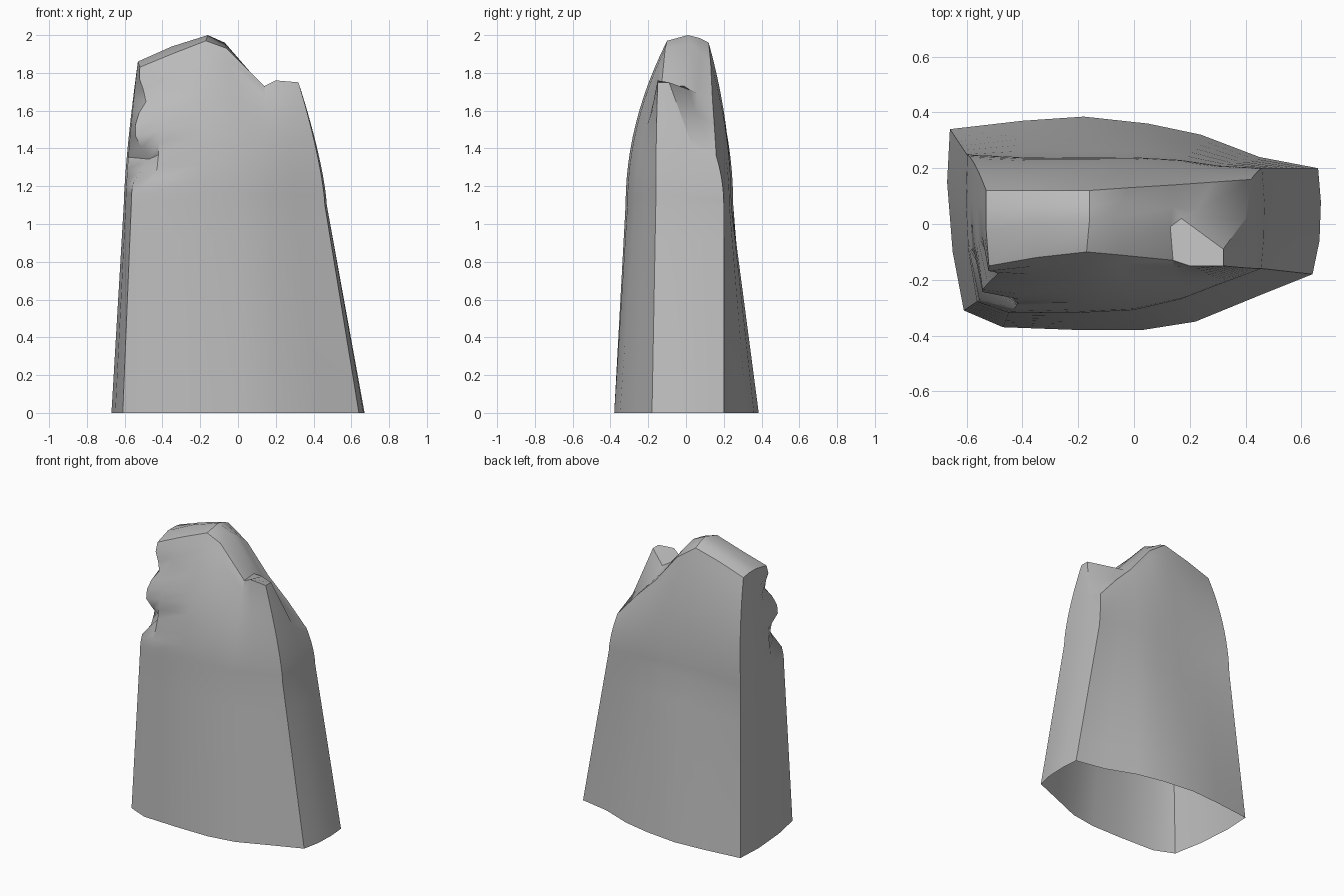
import bpy
import bmesh
import math
from mathutils import Vector

default_cube = bpy.data.objects.get("Cube")
if default_cube:
    bpy.data.objects.remove(default_cube, do_unlink=True)

WAIST = 1.1          # height of the middle outline
LOWER, UPPER = 6, 12  # bands below and above the waist


def make_material(name, colour):
    material = bpy.data.materials.new(name)
    material.use_nodes = True
    material.diffuse_color = colour
    material.node_tree.nodes["Principled BSDF"].inputs["Base Color"].default_value = colour
    return material


# Foot outline: front edge, right end, back edge, left end
foot = [(-.61, -.31), (-.47, -.37), (-.2, -.38), (.03, -.38), (.22, -.35), (.44, -.26), (.64, -.18),
        (.665, -.06), (.67, .08),
        (.66, .2), (.45, .24), (.24, .32), (.05, .36), (-.18, .385), (-.4, .37), (-.66, .34),
        (-.67, .15), (-.65, -.1)]

# Waist outline, in the same order
waist = [(-.565, -.28), (-.45, -.32), (-.2, -.32), (0, -.31), (.17, -.27), (.3, -.22), (.46, -.16),
         (.47, -.05), (.47, .08),
         (.46, .2), (.3, .21), (.17, .23), (0, .24), (-.17, .24), (-.4, .24), (-.6, .25),
         (-.605, .08), (-.595, -.1)]

# Crown: front rim, ridge with the small horn, scooped shoulder, back rim
front_rim = [(-.52, -.15, 1.83), (-.35, -.12, 1.9), (-.17, -.1, 1.97), (-.06, -.11, 1.93),
             (.14, -.13, 1.73), (.2, -.15, 1.76), (.32, -.15, 1.75)]
ridge = [(-.53, -.02, 1.86), (-.35, 0, 1.94), (-.16, .01, 2), (-.07, .02, 1.96),
         (.13, -.01, 1.73), (.17, .02, 1.71), (.32, -.09, 1.75)]
shoulder = [(-.53, .06, 1.86), (-.35, .07, 1.93), (-.16, .07, 1.985), (-.04, .08, 1.91),
            (.14, .06, 1.69), (.23, .05, 1.6), (.4, .02, 1.45)]
back_rim = [(-.53, .12, 1.85), (-.35, .12, 1.91), (-.16, .12, 1.96), (-.02, .13, 1.86),
            (.14, .14, 1.66), (.28, .15, 1.52), (.42, .16, 1.36)]
crown = [front_rim, ridge, shoulder, back_rim]
last = len(front_rim) - 1
rim = ([(0, i) for i in range(last + 1)] + [(1, last), (2, last)]
       + [(3, i) for i in range(last, -1, -1)] + [(2, 0), (1, 0)])


def column_point(foot_xy, waist_xy, top, step):
    """Straight from foot to waist, then bulging over to the crown."""
    if step <= LOWER:
        t = step / LOWER
        low, mid = Vector(foot_xy), Vector(waist_xy)
        x, y = low.lerp(mid, t)
        return Vector((x, y, WAIST * t))
    t = (step - LOWER) / UPPER
    x = waist_xy[0] + (top[0] - waist_xy[0]) * t ** 1.4
    y = waist_xy[1] + (top[1] - waist_xy[1]) * t ** 2
    return Vector((x, y, WAIST + (top[2] - WAIST) * t))


def chip(point):
    """Push the worn notches into the front left edge."""
    for centre, push, size in [((-.54, -.27, 1.34), (.09, .07, 0), .075),
                               ((-.54, -.2, 1.66), (.05, .03, 0), .07)]:
        distance = (point - Vector(centre)).length
        point = point + Vector(push) * math.exp(-(distance / size) ** 2)
    return point


# Walls of the stone, open underneath
bm = bmesh.new()
crown_verts = [[bm.verts.new(p) for p in row] for row in crown]
columns = []
for foot_xy, waist_xy, (row, i) in zip(foot, waist, rim):
    column = [bm.verts.new(chip(column_point(foot_xy, waist_xy, crown[row][i], s)))
              for s in range(LOWER + UPPER)]
    columns.append(column + [crown_verts[row][i]])
for a, b in zip(columns, columns[1:] + columns[:1]):
    for s in range(LOWER + UPPER):
        bm.faces.new((a[s], b[s], b[s + 1], a[s + 1]))

# Top surface across the crown rows
for near, far in zip(crown_verts, crown_verts[1:]):
    for i in range(last):
        bm.faces.new((near[i], near[i + 1], far[i + 1], far[i]))

mesh = bpy.data.meshes.new("standing_stone")
bm.to_mesh(mesh)
bm.free()
stone = bpy.data.objects.new("standing_stone", mesh)
bpy.context.collection.objects.link(stone)
mesh.materials.append(make_material("stone grey", (.5, .5, .5, 1)))

# Smooth faces with crisp broken edges
bpy.ops.object.select_all(action="DESELECT")
stone.select_set(True)
bpy.context.view_layer.objects.active = stone
bpy.ops.object.shade_smooth_by_angle(angle=math.radians(35))
